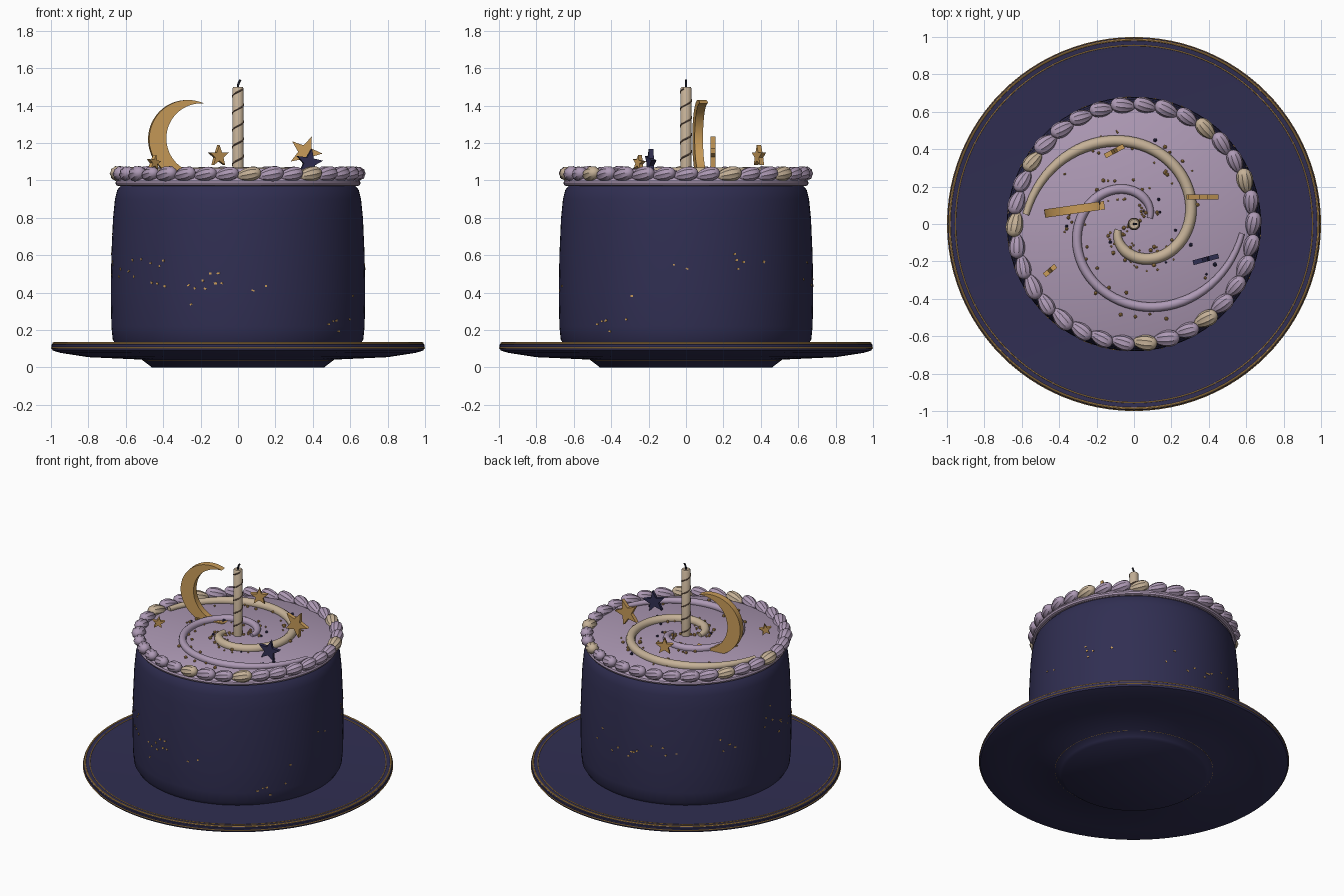
import bpy, bmesh, math, random
from mathutils import Matrix, Vector

cube = bpy.data.objects.get("Cube")
if cube:
    bpy.data.objects.remove(cube, do_unlink=True)
random.seed(7)


def material(name, rgb):
    m = bpy.data.materials.new(name)
    m.use_nodes = True
    m.diffuse_color = (*rgb, 1)
    m.node_tree.nodes["Principled BSDF"].inputs["Base Color"].default_value = (*rgb, 1)
    return m


NAVY = material("navy", (0.030, 0.028, 0.085))
LILAC = material("lilac", (0.42, 0.32, 0.46))
CREAM = material("cream", (0.56, 0.44, 0.31))
GOLD = material("gold", (0.58, 0.33, 0.10))
BROWN = material("dark brown", (0.16, 0.10, 0.07))
BLACK = material("wick black", (0.012, 0.012, 0.02))


def finish(name, bm, mats, smooth=True):
    bmesh.ops.recalc_face_normals(bm, faces=bm.faces)
    me = bpy.data.meshes.new(name)
    bm.to_mesh(me)
    bm.free()
    ob = bpy.data.objects.new(name, me)
    bpy.context.collection.objects.link(ob)
    for m in mats:
        me.materials.append(m)
    if smooth:
        bpy.ops.object.select_all(action="DESELECT")
        ob.select_set(True)
        bpy.context.view_layer.objects.active = ob
        bpy.ops.object.shade_smooth_by_angle(angle=math.radians(40))
    return ob


def lathe(name, profile, mat, steps=96):
    bm = bmesh.new()
    vs = [bm.verts.new((r, 0, z)) for r, z in profile]
    es = [bm.edges.new(p) for p in zip(vs, vs[1:])]
    bmesh.ops.spin(bm, geom=vs + es, cent=(0, 0, 0), axis=(0, 0, 1),
                   angle=math.tau, steps=steps)
    bmesh.ops.remove_doubles(bm, verts=bm.verts, dist=1e-4)
    return finish(name, bm, [mat])


def ring(name, r, z, thick, mat):
    prof = [(r + thick * math.cos(a), z + thick * math.sin(a))
            for a in (i * math.tau / 8 for i in range(9))]
    return lathe(name, prof, mat)


def tube(name, points, radius, mat, taper=None):
    cu = bpy.data.curves.new(name, "CURVE")
    cu.dimensions = "3D"
    cu.bevel_depth, cu.bevel_resolution, cu.use_fill_caps = radius, 3, True
    sp = cu.splines.new("POLY")
    sp.points.add(len(points) - 1)
    for i, (p, co) in enumerate(zip(sp.points, points)):
        p.co = (*co, 1)
        p.radius = taper(i / (len(points) - 1)) if taper else 1
    cu.materials.append(mat)
    ob = bpy.data.objects.new(name, cu)
    bpy.context.collection.objects.link(ob)


def prism(name, outline, depth, mat, loc, yaw, roll=0):
    """Upright flat shape drawn in x and z, thickened along y."""
    bm = bmesh.new()
    f = bm.faces.new([bm.verts.new((x, -depth / 2, z)) for x, z in outline])
    ext = bmesh.ops.extrude_face_region(bm, geom=[f])["geom"]
    bmesh.ops.translate(bm, vec=(0, depth, 0),
                        verts=[v for v in ext if isinstance(v, bmesh.types.BMVert)])
    ob = finish(name, bm, [mat])
    ob.matrix_world = (Matrix.Translation(loc) @ Matrix.Rotation(math.radians(yaw), 4, "Z")
                       @ Matrix.Rotation(math.radians(roll), 4, "Y"))


# Plate with gold trim
lathe("plate", [(0, 0), (.46, 0), (.475, .012), (.515, .042), (.80, .055), (.95, .078),
                (.99, .09), (.996, .1), (.996, .122), (.985, .13), (.93, .125), (0, .125)], NAVY)
ring("plate_rim_trim", .986, .129, .006, GOLD)
ring("plate_inner_trim", .955, .128, .0035, GOLD)
ring("plate_side_trim", .9965, .105, .0035, GOLD)
ring("plate_foot_trim", .508, .04, .003, GOLD)

# Cake body and the icing on top
BODY = [(0, .125), (.655, .125), (.67, .15), (.677, .22), (.68, .40), (.677, .60), (.668, .80),
        (.658, .90), (.645, .95), (.62, .98), (0, .985)]
lathe("cake_body", BODY, NAVY)
lathe("top_icing", [(.60, .97), (.645, .975), (.652, .99), (.64, 1.01), (.60, 1.03),
                    (0, 1.032)], LILAC)
ring("lower_piping", .64, .986, .016, LILAC)

# Ribbed piped shells around the top edge
COUNT = 34
cream_at = (18, 52, 150, 180, 279, 312)
cream_ids = {round(a * COUNT / 360) for a in cream_at}
bm = bmesh.new()
for i in range(COUNT):
    a = i * math.tau / COUNT
    new = bmesh.ops.create_uvsphere(bm, u_segments=20, v_segments=10, radius=1)["verts"]
    big = random.uniform(.94, 1.06)
    for v in new:
        rib = 1 + .05 * math.cos(10 * math.atan2(v.co.y, v.co.x))
        lean = 1 + .18 * v.co.z
        v.co = Vector((v.co.x * .041 * rib * lean, v.co.z * .068, v.co.y * .038 * rib * lean)) * big
    place = (Matrix.Rotation(a, 4, "Z") @ Matrix.Translation((.637, 0, 1.033))
             @ Matrix.Rotation(.2, 4, "X") @ Matrix.Rotation(-.2, 4, "Z"))
    bmesh.ops.transform(bm, matrix=place, verts=new)
    for f in {f for v in new for f in v.link_faces}:
        f.material_index = int(i in cream_ids)
finish("piped_shells", bm, [LILAC, CREAM])


# Two opposite spiral arms
def arm(t, turn, z=1.04):
    a = math.radians(20 + 335 * t) + turn
    r = .09 + .49 * t - .03 * math.sin(math.pi * t)
    return (r * math.cos(a), r * math.sin(a), z)


def arm_taper(t):
    return min(1, .6 + 2.5 * t, .6 + 2.5 * (1 - t))


for name, turn, mat, rad in (("lilac_spiral", 0, LILAC, .025), ("cream_spiral", math.pi, CREAM, .030)):
    tube(name, [arm(i / 70, turn) for i in range(71)], rad, mat, arm_taper)

# Candle with winding stripe and wick
lathe("candle", [(0, 1.02), (.03, 1.02), (.03, 1.492), (.024, 1.5), (0, 1.497)], CREAM, 32)
tube("candle_stripe", [(.0295 * math.cos(t * 31), .0295 * math.sin(t * 31), 1.04 + .45 * t)
                       for t in (i / 120 for i in range(121))], .004, BROWN)
tube("wick", [(0, 0, 1.49), (0, 0, 1.51), (.006, 0, 1.525), (.013, 0, 1.538)], .006, BLACK)

# Crescent moon: outer arc, then back along the inner arc
R, r, shift = .21, .187, .07
x_tip = (R * R - r * r + shift * shift) / (2 * shift)
z_tip = math.sqrt(R * R - x_tip * x_tip)
a_out, a_in = math.atan2(z_tip, x_tip), math.atan2(z_tip, x_tip - shift)
N = 40
moon = []
for k in range(N + 1):
    a = a_out + (math.tau - 2 * a_out) * k / N
    moon.append((R * math.cos(a), R * math.sin(a)))
for k in range(1, N):
    a = -a_in - (math.tau - 2 * a_in) * k / N
    moon.append((shift + r * math.cos(a), r * math.sin(a)))
prism("moon", moon, .045, GOLD, (-.27, .085, 1.22), 8, -4)


# Standing stars
def star(size, points=5, inner=.42):
    return [((size if k % 2 == 0 else size * inner) * math.sin(k * math.pi / points),
             (size if k % 2 == 0 else size * inner) * math.cos(k * math.pi / points))
            for k in range(2 * points)]


for name, size, mat, loc, yaw, roll in (
        ("large_gold_star", .092, GOLD, (.36, .145, 1.15), 0, 22),
        ("navy_star", .075, NAVY, (.38, -.19, 1.095), 15, 10),
        ("back_gold_star", .06, GOLD, (-.105, .39, 1.13), 28, 0),
        ("small_gold_star", .042, GOLD, (-.45, -.25, 1.095), 40, 8)):
    prism(name, star(size), .026, mat, loc, yaw, roll)

# Sugar beads scattered beside the spirals
bm = bmesh.new()
for i in range(110):
    x, y, z = arm(random.random() ** 1.5 * .95, random.choice((0, math.pi)))
    d = random.choice((-1, 1)) * random.uniform(.03, .07)
    h = math.hypot(x, y)
    s = random.uniform(.005, .012)
    new = bmesh.ops.create_icosphere(bm, subdivisions=1, radius=s, matrix=Matrix.Translation(
        (x * (h + d) / h, y * (h + d) / h, 1.032 + s * .6)))["verts"]
    for f in {f for v in new for f in v.link_faces}:
        f.material_index = int(i % 8 == 0)
finish("sugar_beads", bm, [GOLD, NAVY])

# Gold flecks drifting in a band round the side: angle and height
BAND = [(0, .62), (15, .60), (50, .45), (110, .48), (180, .60), (240, .48), (270, .40),
        (305, .20), (330, .27), (360, .62)]


def band_height(deg):
    for (a, za), (b, zb) in zip(BAND, BAND[1:]):
        if a <= deg <= b:
            return za + (zb - za) * (deg - a) / (b - a)


def body_radius(z):
    for (ra, za), (rb, zb) in zip(BODY[1:], BODY[2:]):
        if za <= z <= zb:
            return ra + (rb - ra) * (z - za) / (zb - za)


bm = bmesh.new()
for i in range(60):
    deg = random.uniform(180, 265) if i % 3 == 0 else random.uniform(0, 360)
    z = max(.17, band_height(deg) + random.gauss(0, .05))
    m = (Matrix.Rotation(math.radians(deg), 4, "Z") @ Matrix.Translation((body_radius(z), 0, z))
         @ Matrix.Rotation(random.uniform(-.6, .6), 4, "X")
         @ Matrix.Diagonal((.006, random.uniform(.01, .018), random.uniform(.007, .012), 1)))
    bmesh.ops.create_cube(bm, size=1, matrix=m)
finish("gold_flecks", bm, [GOLD], smooth=False)
